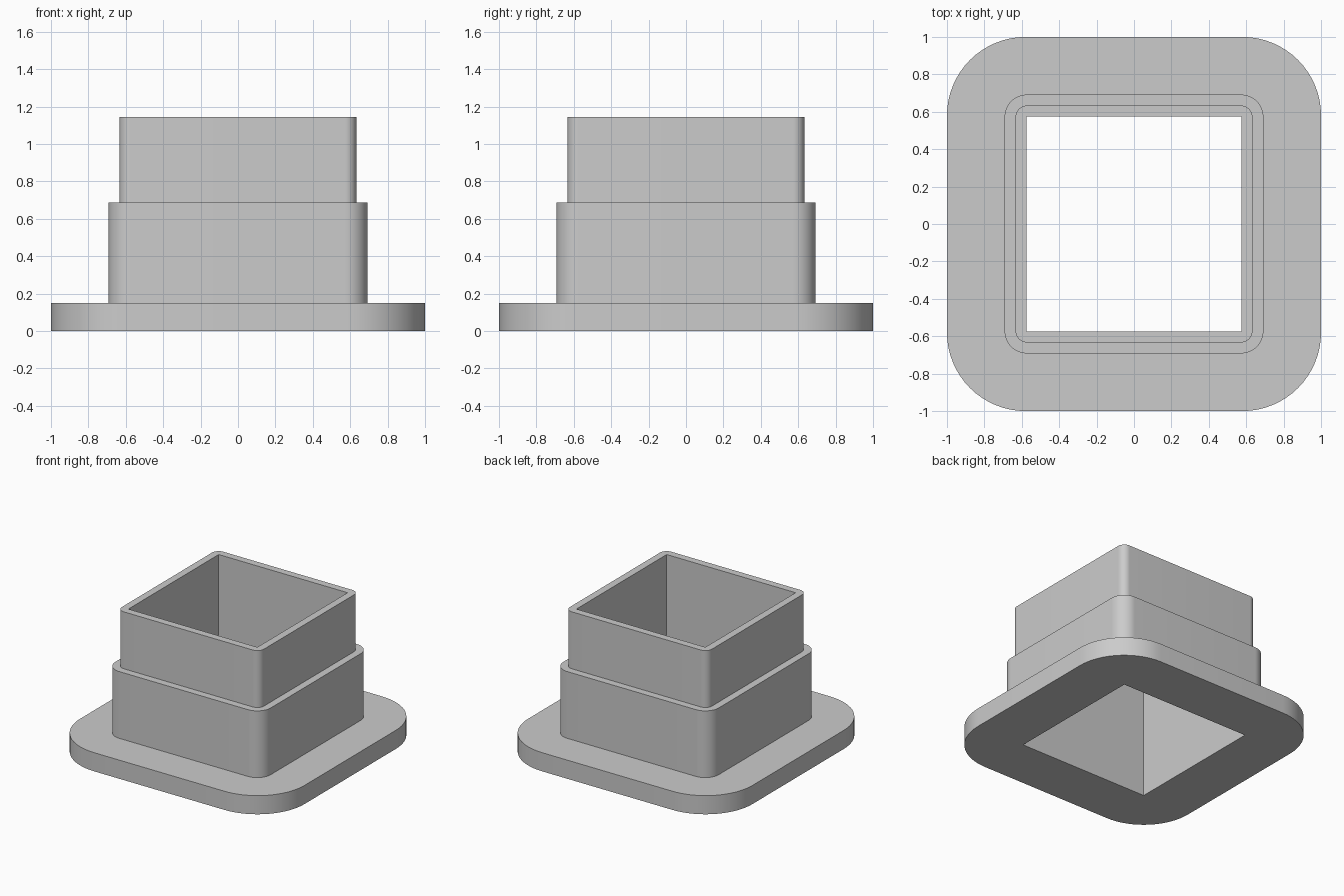
import bpy
import bmesh
from math import sin, cos, pi, radians

cube = bpy.data.objects.get("Cube")
if cube:
    bpy.data.objects.remove(cube, do_unlink=True)

CORNER_STEPS = 16

# Single grey material
grey = bpy.data.materials.new("plain grey")
grey.use_nodes = True
colour = (0.6, 0.6, 0.6, 1.0)
grey.diffuse_color = colour
grey.node_tree.nodes["Principled BSDF"].inputs["Base Color"].default_value = colour


def rounded_square(bm, half, radius, z):
    """Ring of vertices around a square with rounded corners."""
    ring = []
    inset = half - radius
    for quarter, (sx, sy) in enumerate([(1, 1), (-1, 1), (-1, -1), (1, -1)]):
        for i in range(CORNER_STEPS + 1):
            a = (quarter + i / CORNER_STEPS) * pi / 2
            ring.append(bm.verts.new((sx * inset + radius * cos(a),
                                      sy * inset + radius * sin(a), z)))
    return ring


def bridge(bm, lower, upper):
    n = len(lower)
    for i in range(n):
        j = (i + 1) % n
        bm.faces.new((lower[i], lower[j], upper[j], upper[i]))


# Half width, corner radius and height of each ring, up the outside, down the bore
FLANGE, SLEEVE, SPIGOT, BORE = (1.0, 0.42), (0.692, 0.12), (0.633, 0.06), (0.574, 0.0)
Z_FLANGE, Z_SLEEVE, Z_TOP = 0.15, 0.687, 1.145
steps = [
    (FLANGE, 0), (FLANGE, Z_FLANGE),
    (SLEEVE, Z_FLANGE), (SLEEVE, Z_SLEEVE),
    (SPIGOT, Z_SLEEVE), (SPIGOT, Z_TOP),
    (BORE, Z_TOP), (BORE, 0),
]

# Stepped square sleeve with a flange and a sharp-cornered through hole
bm = bmesh.new()
rings = [rounded_square(bm, *shape, z) for shape, z in steps]
for k, ring in enumerate(rings):
    bridge(bm, ring, rings[(k + 1) % len(rings)])
bmesh.ops.remove_doubles(bm, verts=bm.verts, dist=0.0001)
bmesh.ops.recalc_face_normals(bm, faces=bm.faces)

mesh = bpy.data.meshes.new("flanged_square_sleeve")
bm.to_mesh(mesh)
bm.free()
mesh.materials.append(grey)
sleeve = bpy.data.objects.new("flanged_square_sleeve", mesh)
bpy.context.collection.objects.link(sleeve)

bpy.ops.object.select_all(action="DESELECT")
sleeve.select_set(True)
bpy.context.view_layer.objects.active = sleeve
bpy.ops.object.shade_smooth_by_angle(angle=radians(30))
